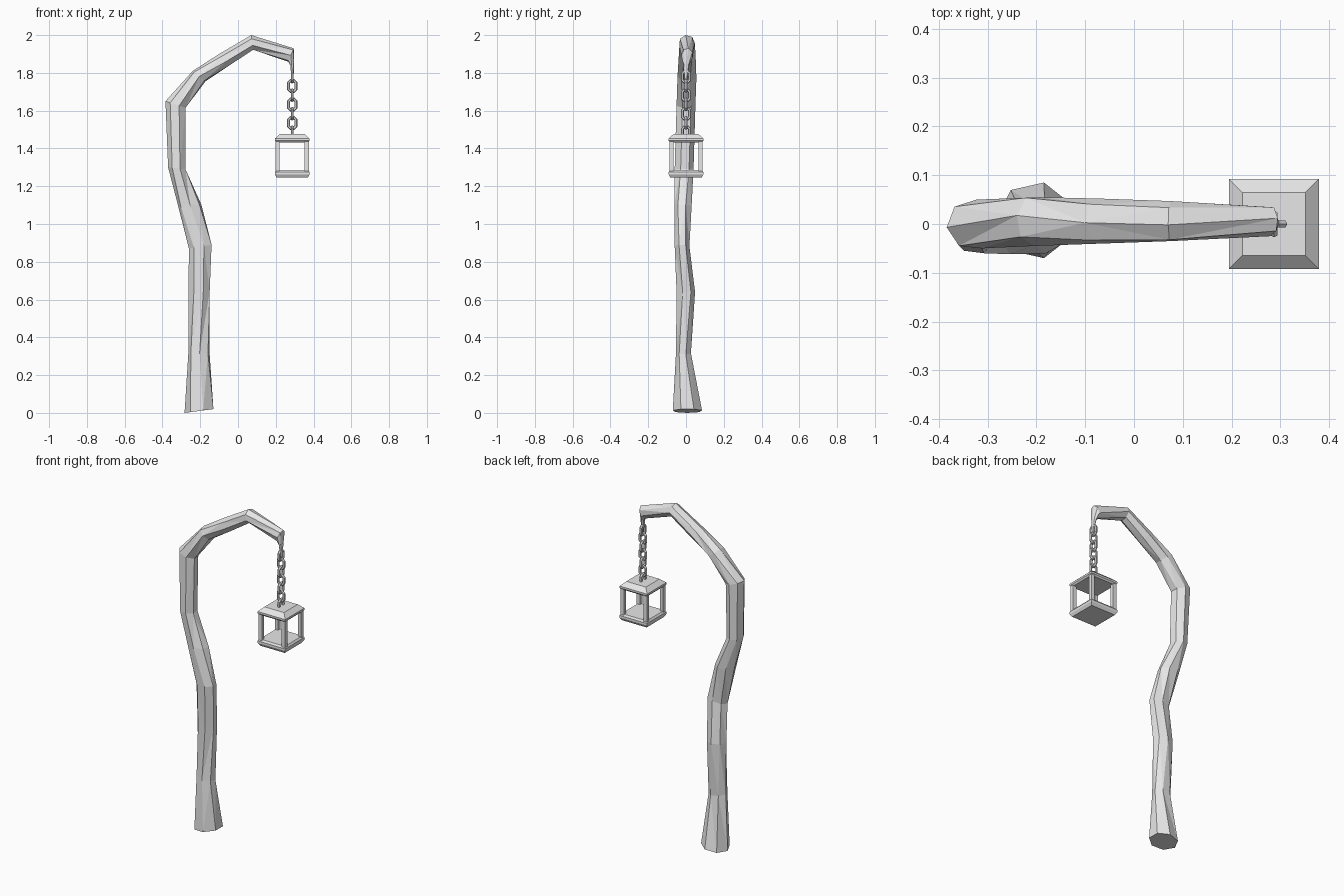
import bpy, bmesh, math
from mathutils import Vector, Matrix

cube = bpy.data.objects.get("Cube")
if cube:
    bpy.data.objects.remove(cube, do_unlink=True)

GREY = (0.8, 0.8, 0.8, 1.0)
mat = bpy.data.materials.new("plain grey")
mat.use_nodes = True
mat.diffuse_color = GREY
for node in mat.node_tree.nodes:
    if node.type == 'BSDF_PRINCIPLED':
        node.inputs["Base Color"].default_value = GREY


def finish(name, bm):
    bmesh.ops.recalc_face_normals(bm, faces=bm.faces[:])
    mesh = bpy.data.meshes.new(name)
    bm.to_mesh(mesh)
    bm.free()
    mesh.materials.append(mat)
    obj = bpy.data.objects.new(name, mesh)
    bpy.context.collection.objects.link(obj)
    return obj


def loft(bm, rings):
    """Skin a list of equal point rings and cap both ends."""
    loops = [[bm.verts.new(p) for p in ring] for ring in rings]
    n = len(loops[0])
    for a, b in zip(loops, loops[1:]):
        for i in range(n):
            j = (i + 1) % n
            bm.faces.new((a[i], a[j], b[j], b[i]))
    bm.faces.new(loops[0][::-1])
    bm.faces.new(loops[-1])


def knotty_ring(outer, inner, y_min, y_max, turn, sides=7):
    """Slightly turned polygon stretched to fit the branch outline exactly."""
    angles = [turn + math.tau * i / sides for i in range(sides)]
    us, vs = [math.cos(a) for a in angles], [math.sin(a) for a in angles]
    fit = lambda t, ts: (t - min(ts)) / (max(ts) - min(ts))
    ring = []
    for u, v in zip(us, vs):
        x, z = Vector(inner).lerp(Vector(outer), fit(u, us))
        ring.append((x, y_min + (y_max - y_min) * fit(v, vs), z))
    return ring


# Crooked branch: outer edge (x, z), inner edge (x, z), y range
SECTIONS = [
    ((-.283, 0), (-.13, .02), -.07, .085),
    ((-.262, .33), (-.15, .31), -.053, .026),
    ((-.262, .64), (-.15, .64), -.05, .048),
    ((-.26, .87), (-.14, .89), -.06, .018),
    ((-.318, 1.1), (-.193, 1.1), -.062, .03),
    ((-.37, 1.3), (-.278, 1.29), -.06, .04),
    ((-.384, 1.65), (-.278, 1.615), -.05, .05),
    ((-.24, 1.81), (-.172, 1.755), -.045, .055),
    ((-.1, 1.9), (-.045, 1.84), -.04, .052),
    ((.07, 2), (.08, 1.922), -.035, .047),
    ((.295, 1.93), (.265, 1.86), -.025, .035),
    ((.297, 1.85), (.277, 1.84), -.015, .018),
    ((.294, 1.765), (.283, 1.765), -.006, .006),
]
bm = bmesh.new()
loft(bm, [knotty_ring(*s, turn=.2 * math.sin(2 * i)) for i, s in enumerate(SECTIONS)])
bmesh.ops.triangulate(bm, faces=[f for f in bm.faces if len(f.verts) == 4])
finish("crooked_branch", bm)

LAMP_X = .287


# Chain of alternating elongated links
def chain_link(name, z, turn, steps=8, tube=6):
    bm = bmesh.new()
    loops = []
    for i in range(steps):
        a = math.tau * (i + .5) / steps
        stretch = math.copysign(.009, math.sin(a))
        loop = []
        for j in range(tube):
            b = math.tau * j / tube
            r = .021 + .0085 * math.cos(b)
            loop.append(bm.verts.new((r * math.cos(a), .0085 * math.sin(b),
                                      r * math.sin(a) + stretch)))
        loops.append(loop)
    for i in range(steps):
        p, q = loops[i], loops[(i + 1) % steps]
        for j in range(tube):
            k = (j + 1) % tube
            bm.faces.new((p[j], p[k], q[k], q[j]))
    bm.transform(Matrix.Translation((LAMP_X, 0, z)) @ Matrix.Rotation(turn, 4, 'Z'))
    finish(name, bm)


for i in range(7):
    chain_link(f"chain_link_{i + 1}", 1.78 - .049 * i, math.pi / 2 * ((i + 1) % 2))


# Lantern cage: bevelled plates and four corner posts
def square(half, z, cx=LAMP_X, cy=0):
    return [(cx + sx * half, cy + sy * half, z)
            for sx, sy in ((-1, -1), (1, -1), (1, 1), (-1, 1))]


def square_stack(name, profile, cx=LAMP_X, cy=0):
    bm = bmesh.new()
    loft(bm, [square(h, z, cx, cy) for h, z in profile])
    finish(name, bm)


square_stack("lantern_base", [(.082, 1.245), (.092, 1.262), (.092, 1.275), (.084, 1.286)])
square_stack("lantern_roof", [(.084, 1.432), (.092, 1.441), (.092, 1.452), (.065, 1.477)])
for sx, side in ((-1, "right"), (1, "left")):
    for sy, end in ((-1, "front"), (1, "back")):
        square_stack(f"lantern_post_{end}_{side}", [(.011, 1.28), (.011, 1.438)],
                     LAMP_X + sx * .077, sy * .077)
